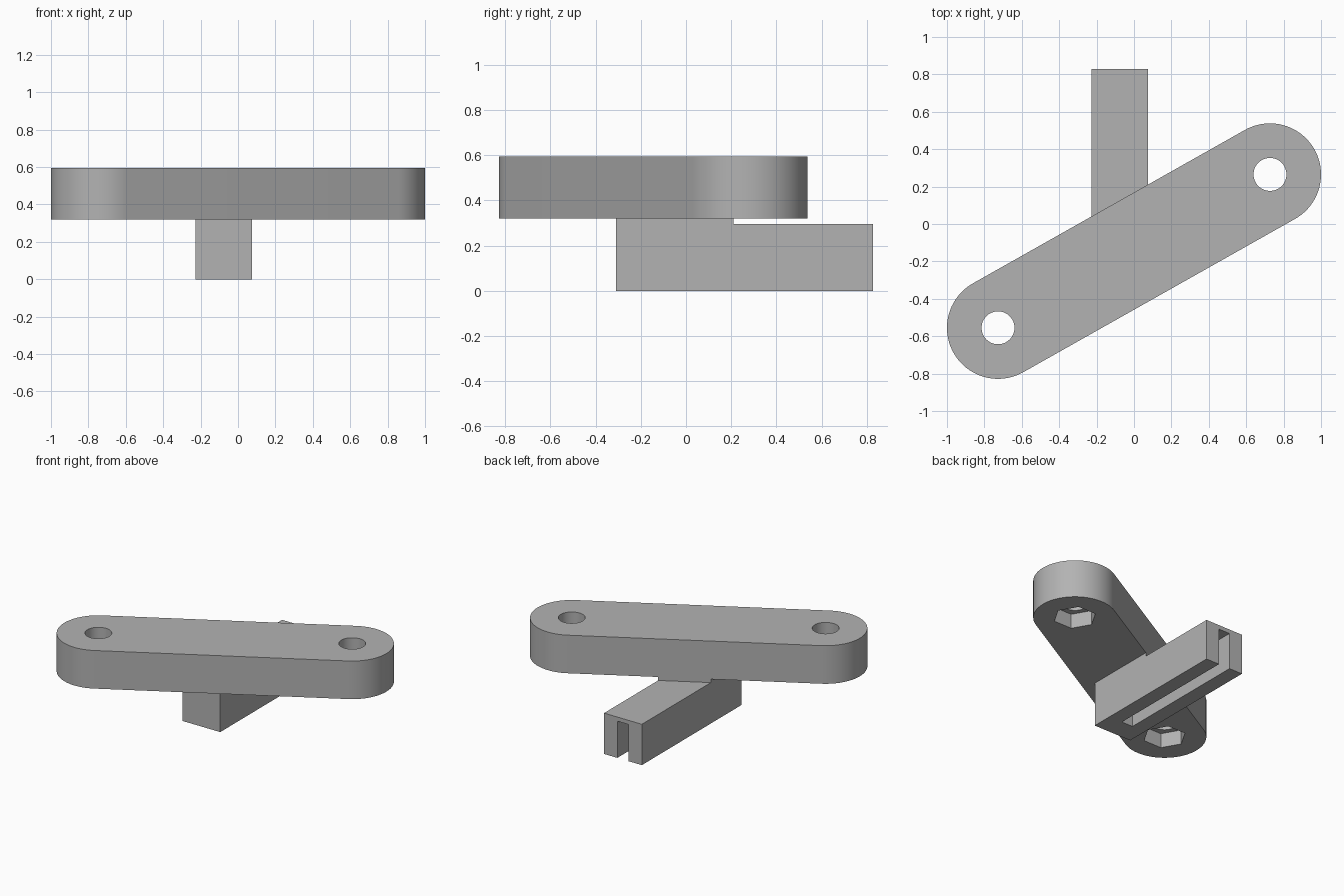
import bpy, bmesh
from math import cos, sin, pi, atan2
from mathutils import Vector

cube = bpy.data.objects.get("Cube")
if cube:
    bpy.data.objects.remove(cube, do_unlink=True)

GREY = (0.45, 0.45, 0.45, 1)
mat = bpy.data.materials.new("plain grey")
mat.use_nodes = True
mat.diffuse_color = GREY
mat.node_tree.nodes["Principled BSDF"].inputs["Base Color"].default_value = GREY


def prism(name, outline, z0, z1):
    """Extrude a flat outline (counter-clockwise) from z0 to z1."""
    bm = bmesh.new()
    base = bm.faces.new([bm.verts.new((p[0], p[1], z0)) for p in outline])
    top = bmesh.ops.extrude_face_region(bm, geom=[base])["geom"]
    bmesh.ops.translate(bm, vec=(0, 0, z1 - z0),
                        verts=[v for v in top if isinstance(v, bmesh.types.BMVert)])
    bmesh.ops.recalc_face_normals(bm, faces=bm.faces)
    mesh = bpy.data.meshes.new(name)
    bm.to_mesh(mesh)
    bm.free()
    mesh.materials.append(mat)
    obj = bpy.data.objects.new(name, mesh)
    bpy.context.collection.objects.link(obj)
    return obj


def arc(centre, radius, start, sweep, steps):
    return [(centre[0] + radius * cos(start + sweep * i / steps),
             centre[1] + radius * sin(start + sweep * i / steps)) for i in range(steps + 1)]


def ring(centre, radius, sides):
    return arc(centre, radius, 0, 2 * pi, sides)[:-1]


def box(x0, x1, y0, y1):
    return [(x0, y0), (x1, y0), (x1, y1), (x0, y1)]


def cut(target, cutter):
    """Subtract the cutter, then discard it."""
    cutter.hide_render = True
    mod = target.modifiers.new("cut", 'BOOLEAN')
    mod.operation = 'DIFFERENCE'
    mod.solver = 'EXACT'
    mod.object = cutter
    bpy.context.view_layer.objects.active = target
    bpy.ops.object.modifier_apply(modifier=mod.name)
    bpy.data.objects.remove(cutter, do_unlink=True)


# Slanted bar with rounded ends
A, B = Vector((-0.727, -0.555)), Vector((0.727, 0.265))
R, BOTTOM, TOP = 0.273, 0.32, 0.595
angle = atan2(B.y - A.y, B.x - A.x)
bar = prism("slanted_bar", arc(B, R, angle - pi / 2, pi, 40) + arc(A, R, angle + pi / 2, pi, 40),
            BOTTOM, TOP)

# Bolt holes with hexagonal nut pockets underneath
for end in (A, B):
    cut(bar, prism("hole_cutter", ring(end, 0.088, 48), 0.2, 0.7))
    cut(bar, prism("nut_cutter", ring(end, 0.142, 6), 0.2, BOTTOM + 0.105))

# Rail under the bar, lowered where it leaves the bar's outline
rail = prism("slotted_rail", box(-0.227, 0.075, -0.31, 0.828), 0, BOTTOM)
along = (B - A).normalized()
side = Vector((-along.y, along.x))
p, q = A + side * R, B + side * R
cut(rail, prism("step_cutter", [p, q, q + side * 2, p + side * 2], 0.295, 0.5))

# Slot in the rail's underside, open at the back
cut(rail, prism("slot_cutter", box(-0.121, -0.031, -0.16, 1), -0.1, 0.265))

# Smooth the curved walls, keep edges sharp
bpy.ops.object.select_all(action='DESELECT')
bar.select_set(True)
bpy.context.view_layer.objects.active = bar
bpy.ops.object.shade_smooth_by_angle(angle=pi / 6)
